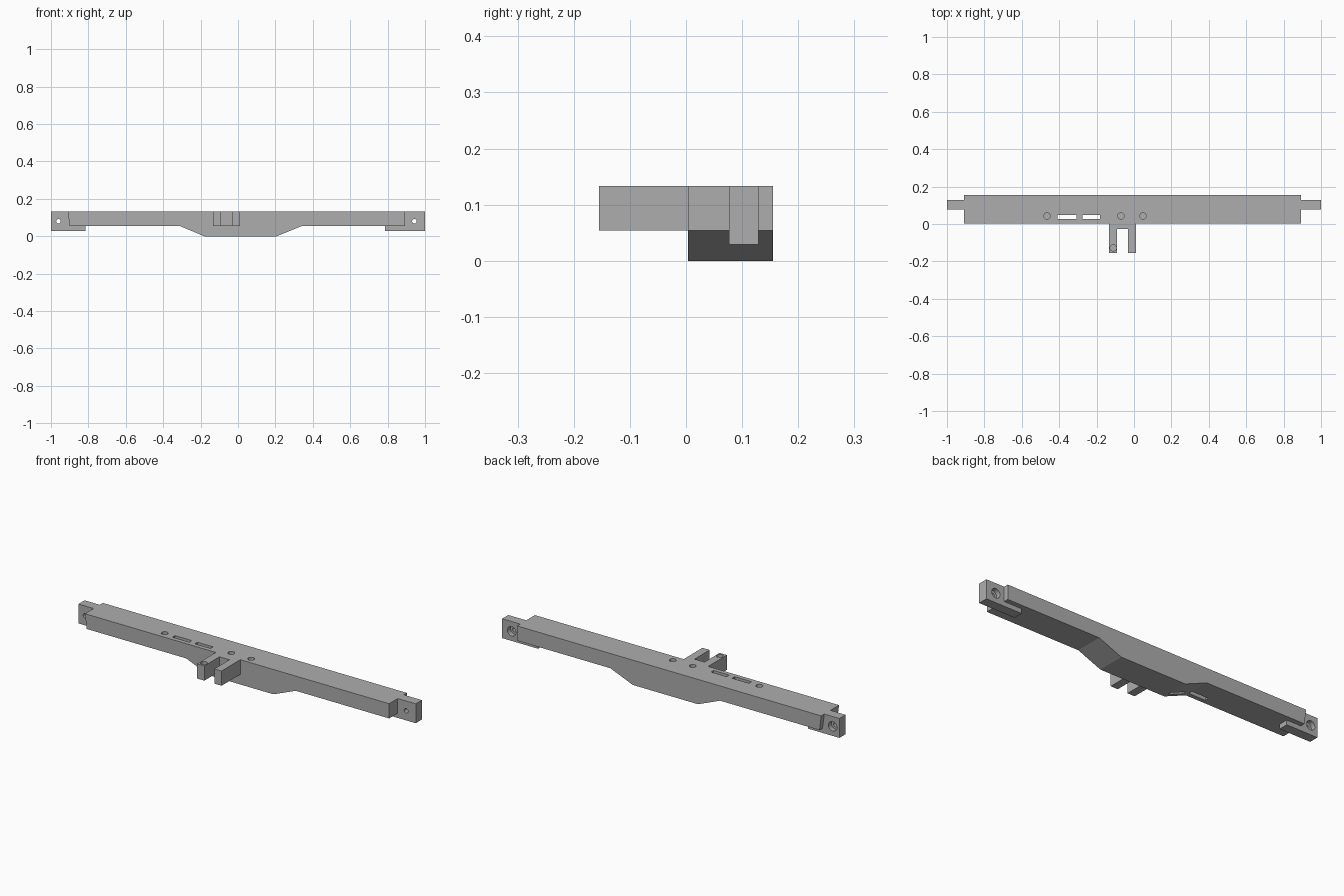
import bpy
import bmesh
from math import radians
from mathutils import Matrix, Vector

cube = bpy.data.objects.get("Cube")
if cube:
    bpy.data.objects.remove(cube, do_unlink=True)

TOP, BOTTOM, LIP = 0.133, 0.054, 0.029

grey = bpy.data.materials.new("plain_grey")
grey.use_nodes = True
colour = (0.42, 0.42, 0.42, 1)
grey.diffuse_color = colour
grey.node_tree.nodes["Principled BSDF"].inputs["Base Color"].default_value = colour


def finish(name, bm):
    bmesh.ops.recalc_face_normals(bm, faces=bm.faces)
    mesh = bpy.data.meshes.new(name)
    bm.to_mesh(mesh)
    bm.free()
    mesh.materials.append(grey)
    obj = bpy.data.objects.new(name, mesh)
    bpy.context.collection.objects.link(obj)
    return obj


def prism(name, points, axis, low, high):
    """Extrude an outline along y (outline in x, z) or z (outline in x, y)."""
    bm = bmesh.new()
    place = (lambda a, b: (a, low, b)) if axis == "y" else (lambda a, b: (a, b, low))
    face = bm.faces.new([bm.verts.new(place(*p)) for p in points])
    shift = Vector((0, high - low, 0)) if axis == "y" else Vector((0, 0, high - low))
    moved = bmesh.ops.extrude_face_region(bm, geom=[face])["geom"]
    bmesh.ops.translate(bm, vec=shift, verts=[v for v in moved if isinstance(v, bmesh.types.BMVert)])
    if face.is_valid and len(face.edges[0].link_faces) < 2:
        bm.faces.new(face.verts)
    return finish(name, bm)


def rod(centre, radius, depth, along_y=False):
    bm = bmesh.new()
    turn = Matrix.Rotation(radians(90), 4, "X") if along_y else Matrix()
    bmesh.ops.create_cone(bm, cap_ends=True, segments=32, radius1=radius, radius2=radius,
                          depth=depth, matrix=Matrix.Translation(centre) @ turn)
    return finish("cutter", bm)


def cut(obj, cutters):
    """Subtract the cutters, keep the result and drop the helpers."""
    for c in cutters:
        c.hide_render = True
        mod = obj.modifiers.new("cut", "BOOLEAN")
        mod.operation, mod.solver, mod.object = "DIFFERENCE", "EXACT", c
    deps = bpy.context.evaluated_depsgraph_get()
    result = bpy.data.meshes.new_from_object(obj.evaluated_get(deps))
    obj.modifiers.clear()
    obj.data = result
    for c in cutters:
        bpy.data.objects.remove(c, do_unlink=True)


# Main beam with its deepened belly and slightly raked end
beam = prism("beam", [(-0.91, TOP), (-0.9, BOTTOM), (-0.31, BOTTOM), (-0.18, 0), (0.207, 0),
                      (0.34, BOTTOM), (0.893, BOTTOM), (0.893, TOP)], "y", 0.004, 0.155)
cutters = [rod((x, 0.043, TOP), 0.017, 0.1) for x in (-0.465, -0.07, 0.048)]
for x0, x1 in ((-0.408, -0.308), (-0.275, -0.182)):
    cutters.append(prism("cutter", [(x0, 0.027), (x1, 0.027), (x1, 0.049), (x0, 0.049)],
                         "z", -0.1, 0.3))
cut(beam, cutters)

# Two-pronged fork on the front
fork = prism("fork", [(-0.134, 0.004), (-0.134, -0.155), (-0.091, -0.155), (-0.091, -0.027),
                      (-0.032, -0.027), (-0.032, -0.155), (0.011, -0.155), (0.011, 0.004)],
             "z", BOTTOM, TOP)
cut(fork, [rod((-0.111, -0.128, TOP), 0.017, 0.1)])

# End tongues with a lip under the beam and a counterbored cross hole
ends = (("right_tongue", -1, -0.91, -0.9, -0.815, -0.96),
        ("left_tongue", 1, 0.893, 0.893, 0.787, 0.943))
for name, tip, top_x, low_x, lip_x, hole_x in ends:
    tongue = prism(name, [(tip, TOP), (tip, LIP), (lip_x, LIP), (lip_x, BOTTOM),
                          (low_x, BOTTOM), (top_x, TOP)], "y", 0.077, 0.129)
    cut(tongue, [rod((hole_x, 0.1, 0.08), 0.012, 0.2, True),
                 rod((hole_x, 0.129, 0.08), 0.025, 0.05, True)])
